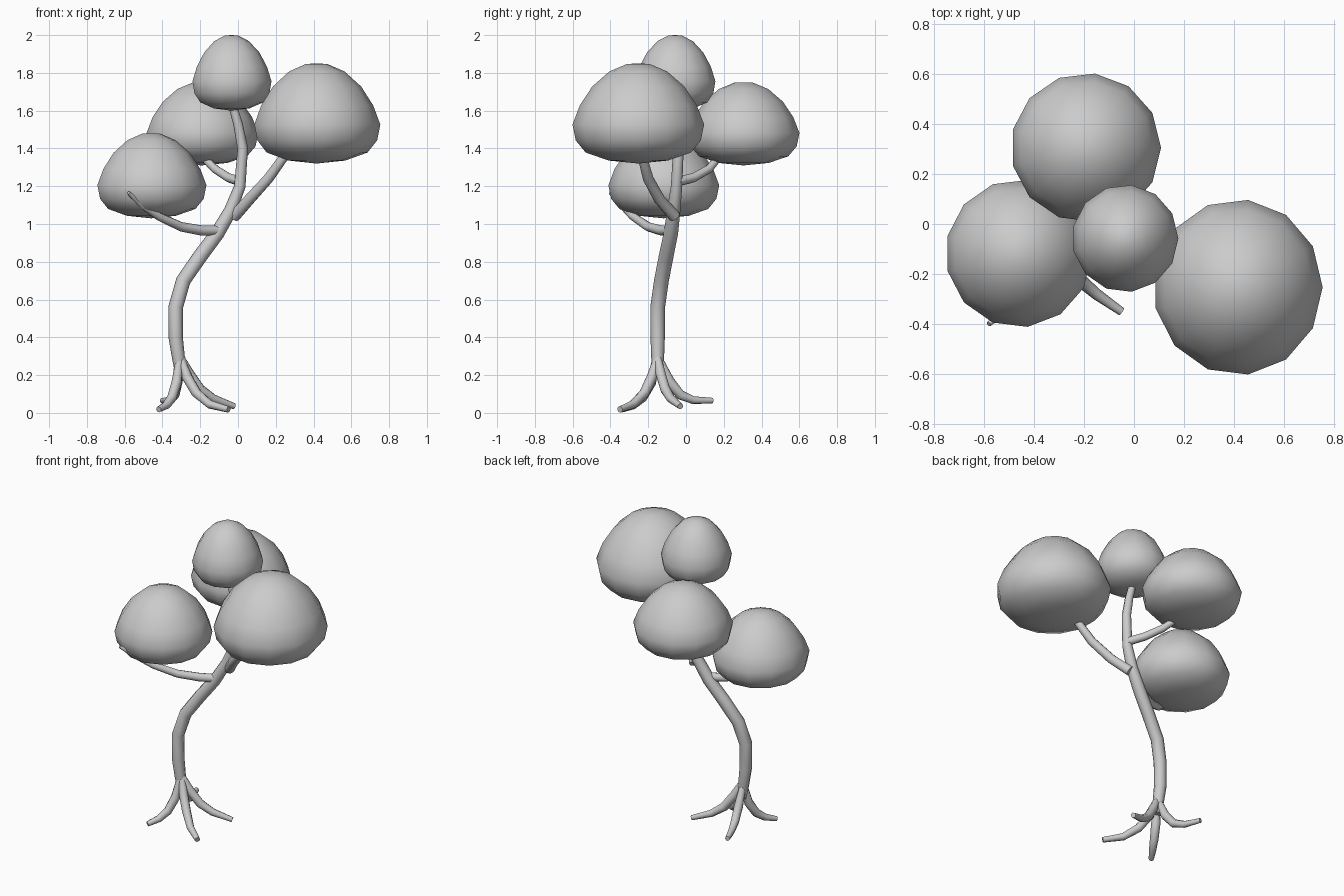
import bpy, bmesh, math


def smooth(ob, angle):
    bpy.ops.object.select_all(action='DESELECT')
    ob.select_set(True)
    bpy.context.view_layer.objects.active = ob
    bpy.ops.object.shade_smooth_by_angle(angle=math.radians(angle))


def limb(name, pts):
    """Tapered eight-sided tube through (x, y, z, radius) points."""
    cu = bpy.data.curves.new(name, 'CURVE')
    cu.dimensions = '3D'
    cu.bevel_depth = 1.0
    cu.bevel_resolution = 2
    cu.use_fill_caps = True
    sp = cu.splines.new('POLY')
    sp.points.add(len(pts) - 1)
    for p, (x, y, z, r) in zip(sp.points, pts):
        p.co = (x, y, z, 1)
        p.radius = r
    ob = bpy.data.objects.new(name, cu)
    bpy.context.collection.objects.link(ob)
    bpy.ops.object.select_all(action='DESELECT')
    ob.select_set(True)
    bpy.context.view_layer.objects.active = ob
    bpy.ops.object.convert(target='MESH')
    smooth(bpy.context.object, 50)


# Dome outline: (radius, height), both as fractions
PROFILE = [(0.45, 0.03), (0.80, 0.11), (0.95, 0.23), (1.0, 0.39),
           (0.89, 0.58), (0.70, 0.77), (0.44, 0.92), (0.17, 0.995)]
SIDES = 13


def foliage(name, x0, x1, y0, y1, z0, z1):
    """Low-poly leaf clump filling the given bounds."""
    cx, cy, rx, ry = (x0 + x1) / 2, (y0 + y1) / 2, (x1 - x0) / 2, (y1 - y0) / 2
    bm = bmesh.new()
    rings = []
    for r, h in PROFILE:
        rings.append([bm.verts.new((cx + 1.01 * rx * r * math.cos(a),
                                    cy + 1.01 * ry * r * math.sin(a),
                                    z0 + (z1 - z0) * h))
                      for a in (2 * math.pi * i / SIDES for i in range(SIDES))])
    bottom = bm.verts.new((cx, cy, z0))
    top = bm.verts.new((cx, cy, z1))
    for i in range(SIDES):
        j = (i + 1) % SIDES
        for a, b in zip(rings, rings[1:]):
            bm.faces.new((a[i], a[j], b[j], b[i]))
        bm.faces.new((bottom, rings[0][j], rings[0][i]))
        bm.faces.new((top, rings[-1][i], rings[-1][j]))
    me = bpy.data.meshes.new(name)
    bm.to_mesh(me)
    bm.free()
    ob = bpy.data.objects.new(name, me)
    bpy.context.collection.objects.link(ob)
    smooth(ob, 60)


# Leaning trunk
limb("trunk", [
    (-0.305, -0.15, 0.20, 0.026), (-0.315, -0.15, 0.29, 0.034),
    (-0.33, -0.15, 0.40, 0.038), (-0.33, -0.15, 0.56, 0.039),
    (-0.29, -0.13, 0.70, 0.039), (-0.20, -0.105, 0.83, 0.039),
    (-0.11, -0.08, 0.95, 0.038), (-0.04, -0.065, 1.07, 0.035),
    (0.01, -0.05, 1.20, 0.030), (0.025, -0.04, 1.40, 0.028),
    (0.00, -0.045, 1.53, 0.025), (-0.035, -0.05, 1.65, 0.022)])

# Branches
limb("right_branch", [
    (-0.02, -0.06, 1.04, 0.032), (0.06, -0.14, 1.13, 0.030),
    (0.16, -0.20, 1.24, 0.028), (0.24, -0.23, 1.35, 0.025),
    (0.30, -0.25, 1.45, 0.022)])
limb("left_branch", [
    (-0.11, -0.09, 0.965, 0.027), (-0.19, -0.13, 0.965, 0.027),
    (-0.30, -0.20, 0.985, 0.025), (-0.42, -0.28, 1.04, 0.022),
    (-0.51, -0.34, 1.10, 0.018), (-0.58, -0.40, 1.165, 0.010)])
limb("back_branch", [
    (0.01, -0.04, 1.225, 0.026), (-0.05, 0.04, 1.245, 0.025),
    (-0.12, 0.12, 1.29, 0.023), (-0.18, 0.17, 1.35, 0.020),
    (-0.21, 0.20, 1.40, 0.018)])

# Spreading roots
limb("front_right_root", [
    (-0.30, -0.155, 0.28, 0.020), (-0.27, -0.18, 0.19, 0.028),
    (-0.22, -0.22, 0.105, 0.027), (-0.15, -0.28, 0.045, 0.023),
    (-0.05, -0.35, 0.018, 0.017)])
limb("front_left_root", [
    (-0.31, -0.16, 0.28, 0.020), (-0.325, -0.185, 0.16, 0.028),
    (-0.35, -0.23, 0.08, 0.026), (-0.38, -0.28, 0.04, 0.022),
    (-0.42, -0.34, 0.018, 0.016)])
limb("back_left_root", [
    (-0.315, -0.14, 0.28, 0.020), (-0.32, -0.09, 0.17, 0.028),
    (-0.335, -0.03, 0.095, 0.026), (-0.36, 0.04, 0.067, 0.021),
    (-0.40, 0.14, 0.065, 0.015)])
limb("right_root", [
    (-0.30, -0.15, 0.29, 0.020), (-0.26, -0.135, 0.21, 0.028),
    (-0.20, -0.11, 0.125, 0.027), (-0.13, -0.08, 0.075, 0.023),
    (-0.02, -0.03, 0.035, 0.016)])

# Leaf clumps
foliage("left_foliage", -0.75, -0.17, -0.41, 0.175, 1.03, 1.48)
foliage("back_foliage", -0.49, 0.105, 0.01, 0.60, 1.31, 1.75)
foliage("top_foliage", -0.245, 0.175, -0.27, 0.155, 1.60, 2.0)
foliage("right_foliage", 0.08, 0.75, -0.60, 0.095, 1.32, 1.85)
